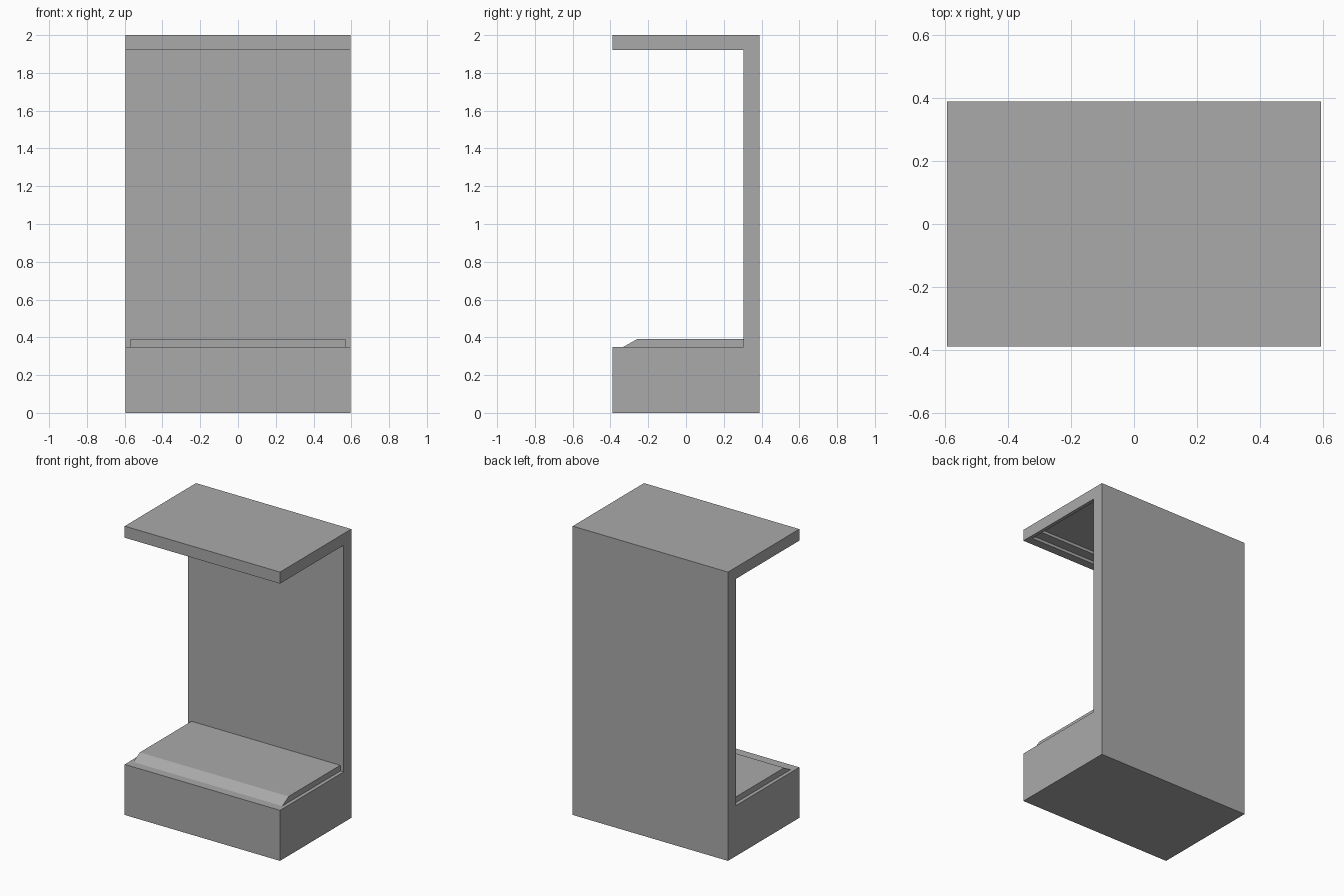
import bpy
import bmesh

cube = bpy.data.objects.get("Cube")
if cube:
    bpy.data.objects.remove(cube, do_unlink=True)

HALF_X, HALF_Y, HEIGHT = 0.595, 0.39, 2.0
WALL_Y = 0.305        # front of the back wall
ROOF_Z = 1.92         # underside of the canopy
BASE_Z = 0.35         # top of the base
INSET_X = 0.57        # half width of the pad and the canopy recess

grey = bpy.data.materials.new("plain_grey")
grey.use_nodes = True
colour = (0.4, 0.4, 0.4, 1.0)
grey.diffuse_color = colour
grey.node_tree.nodes["Principled BSDF"].inputs["Base Color"].default_value = colour


def extrude_profile(name, profile, half_width):
    """Extrude a side profile of (y, z) points across x."""
    bm = bmesh.new()
    face = bm.faces.new([bm.verts.new((-half_width, y, z)) for y, z in profile])
    result = bmesh.ops.extrude_face_region(bm, geom=[face])
    moved = [v for v in result["geom"] if isinstance(v, bmesh.types.BMVert)]
    bmesh.ops.translate(bm, verts=moved, vec=(2 * half_width, 0, 0))
    bmesh.ops.recalc_face_normals(bm, faces=bm.faces)
    mesh = bpy.data.meshes.new(name)
    bm.to_mesh(mesh)
    bm.free()
    mesh.materials.append(grey)
    obj = bpy.data.objects.new(name, mesh)
    bpy.context.collection.objects.link(obj)
    return obj


# C-shaped housing: base, back wall and canopy in one piece
housing = extrude_profile("housing", [
    (-HALF_Y, 0), (HALF_Y, 0), (HALF_Y, HEIGHT), (-HALF_Y, HEIGHT),
    (-HALF_Y, ROOF_Z), (WALL_Y, ROOF_Z), (WALL_Y, BASE_Z), (-HALF_Y, BASE_Z),
], HALF_X)

# Stepped recess in the canopy underside
cutter = extrude_profile("canopy_recess_cutter", [
    (-0.33, ROOF_Z - 0.05), (WALL_Y - 0.001, ROOF_Z - 0.05),
    (WALL_Y - 0.001, ROOF_Z + 0.04), (-0.26, ROOF_Z + 0.04),
    (-0.26, ROOF_Z + 0.02), (-0.33, ROOF_Z + 0.02),
], INSET_X)
cutter.hide_render = True
cut = housing.modifiers.new("canopy_recess", 'BOOLEAN')
cut.operation = 'DIFFERENCE'
cut.solver = 'EXACT'
cut.object = cutter
bpy.context.view_layer.objects.active = housing
bpy.ops.object.modifier_apply(modifier=cut.name)
bpy.data.objects.remove(cutter, do_unlink=True)

# Raised pad on the base with a sloped front edge
extrude_profile("base_pad", [
    (-0.33, BASE_Z), (-0.33, BASE_Z - 0.01), (WALL_Y + 0.01, BASE_Z - 0.01),
    (WALL_Y + 0.01, BASE_Z + 0.04), (-0.26, BASE_Z + 0.04),
], INSET_X)
